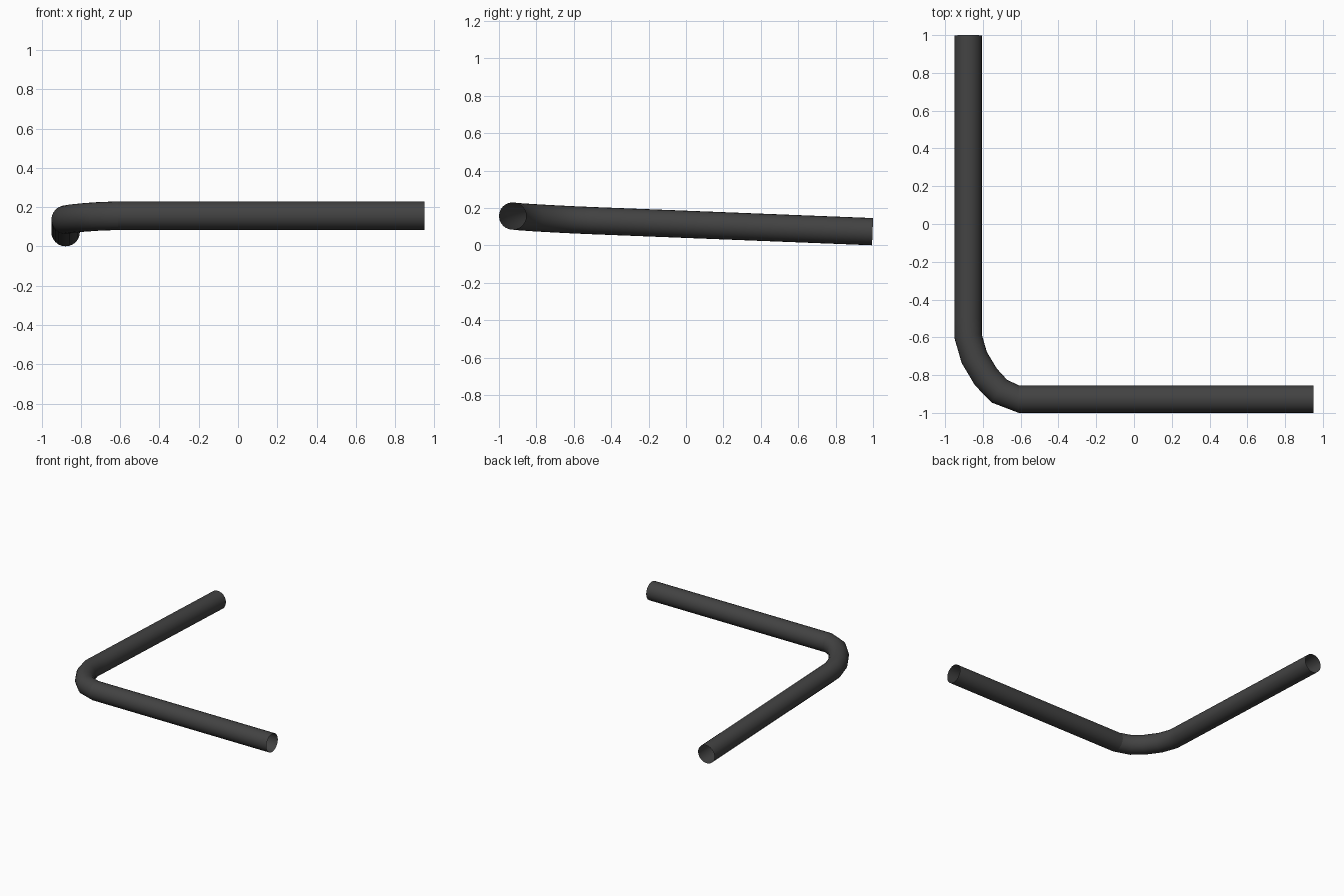
import bpy, bmesh, math
from mathutils import Vector

if "Cube" in bpy.data.objects:
    bpy.data.objects.remove(bpy.data.objects["Cube"])

SIDES, R = 24, 0.0728

mat = bpy.data.materials.new("dark_metal")
mat.diffuse_color = (0.055, 0.055, 0.055, 1)
mat.use_nodes = True
mat.node_tree.nodes["Principled BSDF"].inputs["Base Color"].default_value = mat.diffuse_color


def tube(name, pts, radius, start_dir=None, end_dir=None):
    """Open thin tube swept along a list of points."""
    pts = [Vector(p) for p in pts]
    bm = bmesh.new()
    rings = []
    for i, p in enumerate(pts):
        a = (p - pts[i - 1]).normalized() if i else None
        b = (pts[i + 1] - p).normalized() if i < len(pts) - 1 else None
        if a is None:
            t = Vector(start_dir).normalized() if start_dir else b
        elif b is None:
            t = Vector(end_dir).normalized() if end_dir else a
        else:
            t = (a + b).normalized()
        side = t.cross(Vector((0, 0, 1))).normalized()
        up = side.cross(t)
        rings.append([bm.verts.new(p + radius * (side * math.cos(w) + up * math.sin(w)))
                      for w in (2 * math.pi * k / SIDES for k in range(SIDES))])
    for r0, r1 in zip(rings, rings[1:]):
        for k in range(SIDES):
            n = (k + 1) % SIDES
            bm.faces.new((r0[k], r0[n], r1[n], r1[k]))
    bmesh.ops.recalc_face_normals(bm, faces=bm.faces)
    # make sure the open shell faces outward
    f = bm.faces[:][0]
    if f.normal.dot(f.calc_center_median() - (pts[0] + pts[1]) / 2) < 0:
        bmesh.ops.reverse_faces(bm, faces=bm.faces[:])
    me = bpy.data.meshes.new(name)
    bm.to_mesh(me)
    bm.free()
    me.materials.append(mat)
    me.shade_smooth()
    ob = bpy.data.objects.new(name, me)
    bpy.context.collection.objects.link(ob)
    return ob


# sloping leg running to the back
leg_end, leg_start = Vector((-0.878, 0.9975, 0.0735)), Vector((-0.878, -0.50, 0.1325))
slope = leg_start - leg_end
tube("sloped_pipe", [leg_end, leg_start], R)

# level leg running to the right
tube("level_pipe", [(-0.61, -0.927, 0.157), (0.95, -0.927, 0.157)], R)

# elbow joining the two legs
tube("elbow", [leg_start, (-0.878, -0.595, 0.1365), (-0.846, -0.706, 0.142),
               (-0.784, -0.810, 0.148), (-0.713, -0.885, 0.153),
               (-0.61, -0.927, 0.157)],
     R, start_dir=slope, end_dir=(1, 0, 0))
